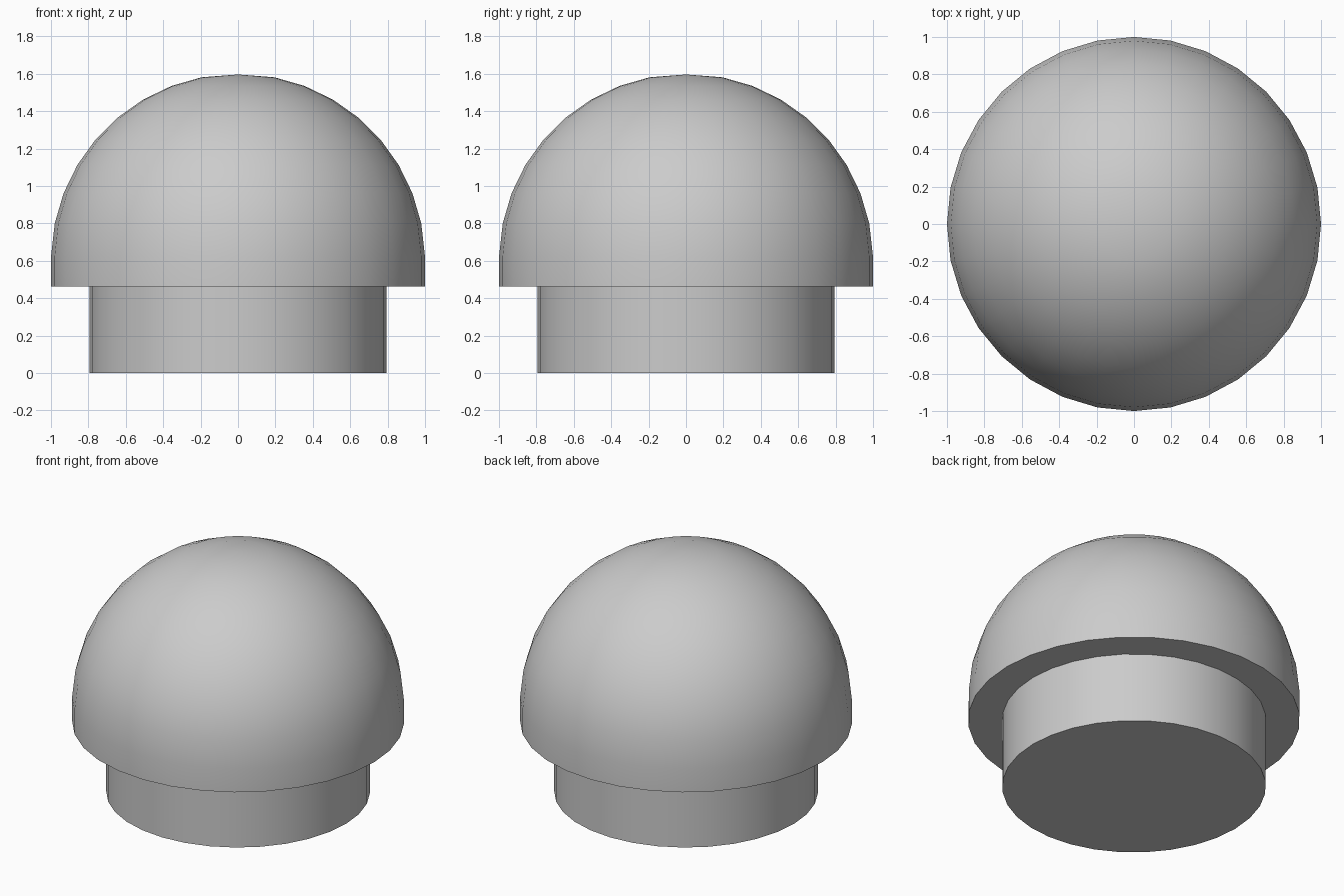
import bpy, bmesh, math

if "Cube" in bpy.data.objects:
    bpy.data.objects.remove(bpy.data.objects["Cube"])

SEGMENTS = 32


def lathe(name, profile):
    """Revolve (radius, z) points around z; zero radius makes a pole."""
    bm = bmesh.new()
    verts = [bm.verts.new((r, 0, z)) for r, z in profile]
    edges = [bm.edges.new(pair) for pair in zip(verts, verts[1:])]
    bmesh.ops.spin(bm, geom=verts + edges, cent=(0, 0, 0), axis=(0, 0, 1),
                   angle=2 * math.pi, steps=SEGMENTS, use_duplicate=False)
    bmesh.ops.remove_doubles(bm, verts=bm.verts, dist=1e-4)
    # Close the open bottom with one flat face
    rim = [e for e in bm.edges if e.is_boundary]
    if rim:
        bmesh.ops.holes_fill(bm, edges=rim, sides=0)
    bmesh.ops.recalc_face_normals(bm, faces=bm.faces)
    mesh = bpy.data.meshes.new(name)
    bm.to_mesh(mesh)
    bm.free()
    obj = bpy.data.objects.new(name, mesh)
    bpy.context.collection.objects.link(obj)
    bpy.ops.object.select_all(action='DESELECT')
    obj.select_set(True)
    bpy.context.view_layer.objects.active = obj
    bpy.ops.object.shade_smooth_by_angle(angle=math.radians(30))
    return obj


# Neck: short round stem under the dome
lathe("neck", [(0, 0.465), (0.795, 0.465), (0.795, 0)])

# Dome: round cap with a short straight skirt
dome = [(0, 1.596)]
for i in range(8):
    a = math.radians(11.25 + 9.6 * i)
    dome.append((math.sin(a), 0.6 + math.cos(a)))
dome += [(1.0, 0.62), (1.0, 0.463)]
lathe("dome", dome)
